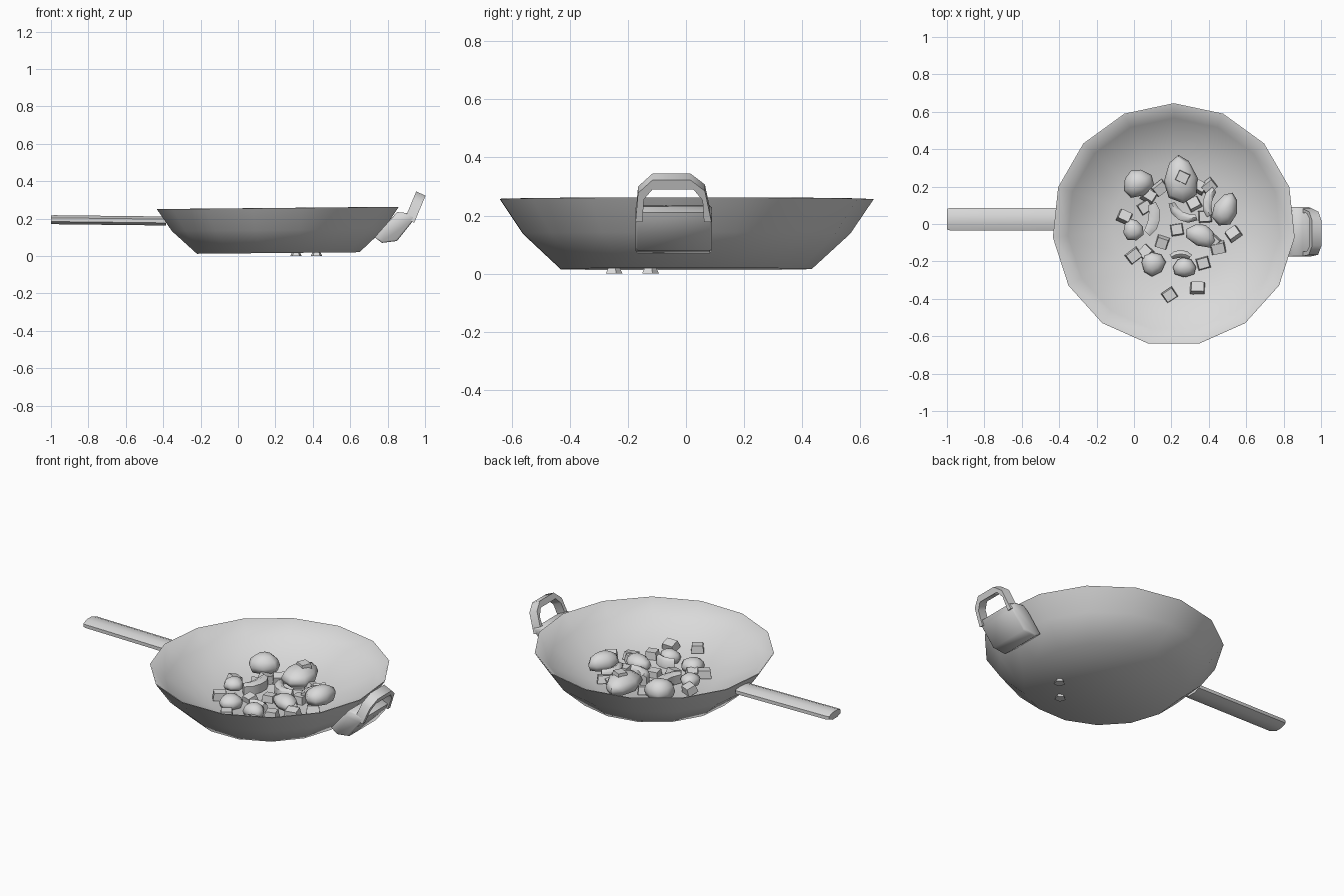
import bpy, bmesh, math, random
from mathutils import Vector, Matrix

random.seed(4)
cube = bpy.data.objects.get("Cube")
if cube:
    bpy.data.objects.remove(cube, do_unlink=True)

grey = bpy.data.materials.new("light grey")
grey.use_nodes = True
grey.diffuse_color = (0.7, 0.7, 0.7, 1)
grey.node_tree.nodes["Principled BSDF"].inputs["Base Color"].default_value = (0.7, 0.7, 0.7, 1)


def finish(name, bm, angle=60):
    """Turn a bmesh into a smooth shaded grey object."""
    bmesh.ops.recalc_face_normals(bm, faces=bm.faces)
    mesh = bpy.data.meshes.new(name)
    bm.to_mesh(mesh)
    bm.free()
    mesh.materials.append(grey)
    obj = bpy.data.objects.new(name, mesh)
    bpy.context.collection.objects.link(obj)
    bpy.ops.object.select_all(action='DESELECT')
    obj.select_set(True)
    bpy.context.view_layer.objects.active = obj
    bpy.ops.object.shade_smooth_by_angle(angle=math.radians(angle))
    return obj


def loft(bm, rings):
    """Skin rings of points and cap both ends."""
    loops = [[bm.verts.new(p) for p in ring] for ring in rings]
    n = len(loops[0])
    for a, b in zip(loops, loops[1:]):
        for i in range(n):
            j = (i + 1) % n
            bm.faces.new((a[i], a[j], b[j], b[i]))
    bm.faces.new(loops[0])
    bm.faces.new(loops[-1])


def circle(r, z, n=15):
    turns = [math.pi / 2 + math.tau * i / n for i in range(n)]
    return [(r * math.cos(t), r * math.sin(t), z) for t in turns]


# Bowl: outside from the base to the rim, then down the inside
profile = [(0.437, 0.016), (0.57, 0.138), (0.65, 0.256),
           (0.645, 0.257), (0.57, 0.178), (0.335, 0.075)]
bm = bmesh.new()
loft(bm, [circle(r, z) for r, z in profile])
bowl = finish("bowl", bm)
bowl.location = (0.215, -0.004, 0)
bowl.rotation_euler.y = -0.0095

# Long handle: flattened octagonal bar
bm = bmesh.new()
rings = []
for x, z, s in ((-1, 0.194, 0.9), (-0.985, 0.194, 1), (-0.385, 0.187, 1)):
    ring = []
    for i in range(8):
        t = math.tau * (i + 0.5) / 8
        ring.append((x, 0.026 + 0.065 * s * math.cos(t), z + 0.026 * s * math.sin(t)))
    rings.append(ring)
loft(bm, rings)
finish("long_handle", bm)

# Helper handle: solid bracket against the bowl
side = [(0.73, 0.1), (0.77, 0.07), (0.85, 0.08), (0.93, 0.18),
        (0.945, 0.21), (0.90, 0.23), (0.85, 0.235), (0.82, 0.2)]
bm = bmesh.new()
loft(bm, [[(x, y, z) for x, z in side] for y in (-0.174, 0.09)])
bmesh.ops.bevel(bm, geom=[e for e in bm.edges if abs(e.verts[0].co.y - e.verts[1].co.y) < 0.01],
                offset=0.008, segments=1, affect='EDGES')
finish("helper_bracket", bm)

# Helper handle: slanted grip loop, outer outline paired with inner outline
outer = [(-0.174, 0.2), (-0.165, 0.3), (-0.115, 0.345), (0.015, 0.345), (0.065, 0.307), (0.088, 0.2)]
inner = [(-0.15, 0.2), (-0.145, 0.278), (-0.115, 0.313), (0.025, 0.313), (0.057, 0.275), (0.062, 0.2)]


def slant(y, z, depth):
    return (0.892 + (z - 0.2) * 0.42 + depth, y, z - depth * 0.45)


bm = bmesh.new()
loft(bm, [[slant(*o, 0), slant(*o, 0.05), slant(*i, 0.05), slant(*i, 0)]
          for o, i in zip(outer, inner)])
finish("helper_grip", bm)

# Rounded food pieces: centre, half sizes, turn
rounds = [((0.25, 0.24, 0.13), (0.09, 0.13, 0.06), 0.1),
          ((0.02, 0.22, 0.14), (0.085, 0.075, 0.065), 0.5),
          ((0.49, 0.08, 0.13), (0.065, 0.095, 0.06), -0.4),
          ((-0.005, -0.03, 0.11), (0.055, 0.06, 0.04), 0.3),
          ((0.10, -0.21, 0.1), (0.065, 0.065, 0.045), 0.8),
          ((0.27, -0.23, 0.1), (0.062, 0.055, 0.045), 0),
          ((0.36, -0.06, 0.11), (0.085, 0.06, 0.045), -0.4)]
for centre, size, turn in rounds:
    bm = bmesh.new()
    bmesh.ops.create_uvsphere(bm, u_segments=8, v_segments=6, radius=1)
    for v in bm.verts:
        v.co.x *= 1 - 0.25 * v.co.y
        v.co.z = max(v.co.z, -0.6)
    bmesh.ops.transform(bm, verts=bm.verts, matrix=Matrix.LocRotScale(
        Vector(centre), Matrix.Rotation(turn, 3, 'Z'), Vector(size)))
    finish("rounded_piece", bm)

# Curved food slices: centre, arc radius, half width, start and end angle in degrees
slices = [((-0.03, 0.05, 0.11), 0.14, 0.03, -45, 25), ((0.30, 0.13, 0.11), 0.1, 0.024, 190, 290),
          ((0.25, -0.25, 0.1), 0.09, 0.02, 55, 125), ((0.50, 0.1, 0.11), 0.11, 0.024, 130, 210)]
for centre, radius, width, start, end in slices:
    bm = bmesh.new()
    rings = []
    for k in range(5):
        t = math.radians(start + (end - start) * k / 4)
        w = width * (0.7 if k in (0, 4) else 1)
        out = Vector((math.cos(t), math.sin(t), 0))
        rings.append([Vector(centre) + out * (radius + a * w) + Vector((0, 0, b * 0.032))
                      for a, b in ((-1, -1), (1, -1), (1, 0.6), (0, 1), (-1, 0.6))])
    loft(bm, rings)
    finish("curved_slice", bm)

# Diced food: centre
dice = [(-0.05, 0.04, 0.1), (0.08, 0.15, 0.1), (0.14, 0.19, 0.1), (0.26, 0.25, 0.18),
        (0.35, 0.2, 0.1), (0.4, 0.2, 0.1), (0.32, 0.11, 0.09), (0.45, -0.13, 0.1),
        (0.53, -0.05, 0.11), (0.37, -0.21, 0.1), (0.34, -0.34, 0.11), (0.19, -0.38, 0.12),
        (0.0, -0.17, 0.1), (0.06, 0.09, 0.09), (0.23, -0.03, 0.09), (0.15, -0.1, 0.09),
        (0.42, -0.09, 0.1), (0.38, 0.04, 0.1), (0.06, -0.15, 0.09)]
for centre in dice:
    bm = bmesh.new()
    bmesh.ops.create_cube(bm, size=1)
    for v in bm.verts:
        if v.co.z > 0:
            v.co.xy *= 0.85
    turn = Matrix.Rotation(random.uniform(-0.8, 0.8), 3, 'Z') @ \
        Matrix.Rotation(random.uniform(-0.4, 0.4), 3, 'X')
    size = Vector((random.uniform(0.065, 0.08), 0.063, 0.043))
    bmesh.ops.transform(bm, verts=bm.verts,
                        matrix=Matrix.LocRotScale(Vector(centre), turn, size))
    finish("diced_piece", bm, 30)

# Small feet under the base
for x, y in ((0.31, -0.25), (0.42, -0.125)):
    bm = bmesh.new()
    bmesh.ops.create_cone(bm, cap_ends=True, segments=5, radius1=0.032, radius2=0.018, depth=0.028,
                          matrix=Matrix.Translation((x, y, 0.014)))
    finish("small_foot", bm, 30)
